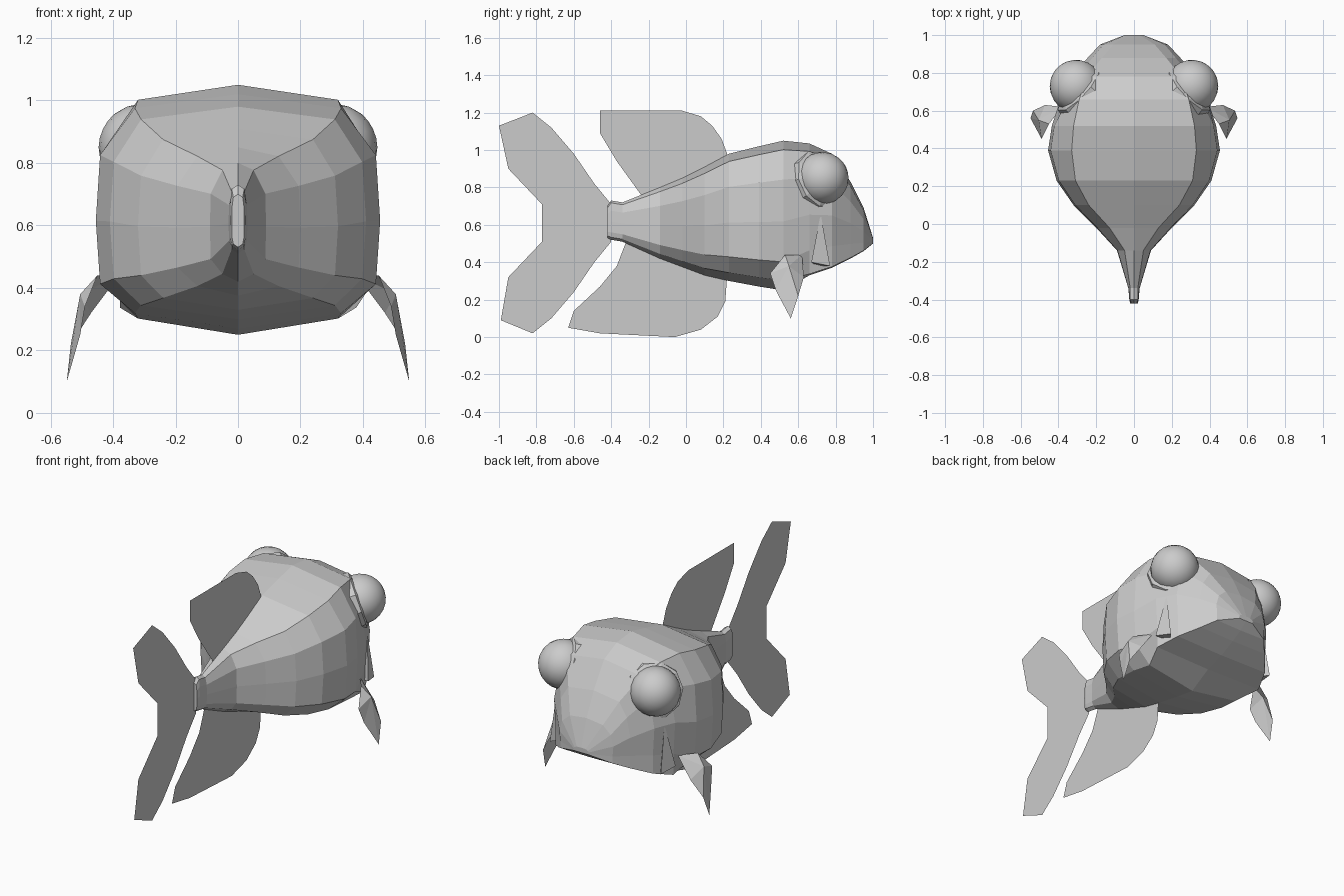
import bpy, bmesh, math
from mathutils import Vector

if "Cube" in bpy.data.objects:
    bpy.data.objects.remove(bpy.data.objects["Cube"])

grey = bpy.data.materials.new("light grey")
grey.diffuse_color = (0.6, 0.6, 0.6, 1)
grey.use_nodes = True
grey.node_tree.nodes["Principled BSDF"].inputs["Base Color"].default_value = grey.diffuse_color


def make(name, verts, faces, solid=False):
    mesh = bpy.data.meshes.new(name)
    mesh.from_pydata(verts, [], faces)
    mesh.materials.append(grey)
    if solid:
        bm = bmesh.new()
        bm.from_mesh(mesh)
        bmesh.ops.recalc_face_normals(bm, faces=bm.faces)
        bm.to_mesh(mesh)
        bm.free()
    ob = bpy.data.objects.new(name, mesh)
    bpy.context.collection.objects.link(ob)


def loft(rings, n):
    """Quads joining consecutive rings of n points, with both ends capped."""
    quads = [(s * n + i, s * n + (i + 1) % n, s * n + n + (i + 1) % n, s * n + n + i)
             for s in range(rings - 1) for i in range(n)]
    return quads + [tuple(range(n)), tuple(range(rings * n - n, rings * n))]


# Body stations: y, top z, bottom z, ridge x, side x
stations = [
    (-.42, .70, .53, .015, .02), (-.40, .73, .52, .02, .025), (-.34, .72, .51, .02, .03),
    (-.14, .80, .42, .05, .09), (-.02, .85, .375, .13, .20), (.10, .91, .33, .24, .32),
    (.23, .98, .30, .31, .41), (.39, 1.02, .27, .33, .455), (.52, 1.05, .25, .32, .435),
    (.66, 1.035, .33, .29, .39), (.78, .98, .37, .25, .335), (.88, .83, .42, .17, .245),
    (.95, .69, .46, .11, .18), (1.0, .53, .50, .03, .05),
]
verts = []
for y, top, bottom, ridge, wide in stations:
    h = top - bottom
    head = y > .6                      # the head has a flat, full-width underside
    half = [(ridge, top - .06 * h), (wide * (.9 if head else .97), bottom + .74 * h),
            (wide, bottom + .46 * h), (wide * .97, bottom + .19 * h),
            (wide * .97 if head else ridge, bottom + (.01 if head else .065) * h)]
    ring = [(0, top)] + half + [(0, bottom)] + [(-x, z) for x, z in reversed(half)]
    verts += [(x, y, z) for x, z in ring]
make("body", verts, loft(len(stations), 12), True)


# Flat fins on the centre plane, outlined as (y, z)
def flat_fin(name, outline):
    make(name, [(0, y, z) for y, z in outline], [tuple(range(len(outline)))])


flat_fin("dorsal_fin", [(-.46, 1.21), (-.46, 1.09), (-.37, .94), (-.24, .76), (.22, .92),
                        (.22, .98), (.19, 1.06), (.14, 1.13), (.08, 1.18), (-.02, 1.21)])
flat_fin("belly_fin", [(-.32, .51), (-.37, .38), (-.46, .27), (-.60, .14), (-.63, .05),
                       (-.46, .02), (-.06, 0), (.08, .04), (.17, .11), (.21, .19), (.22, .33)])
# Tail fin: the upper lobe mirrored about its mid height
lobe = [(-.40, .71), (-.49, .82), (-.60, .98), (-.72, 1.12), (-.82, 1.20), (-.99, 1.13),
        (-.95, .90), (-.77, .71)]
flat_fin("tail_fin", lobe + [(y, 1.22 - z) for y, z in reversed(lobe)])
# Upper tip reaches slightly further back
bpy.data.objects["tail_fin"].data.vertices[5].co.y = -1.0

for side, label in ((1, "right"), (-1, "left")):
    # Pectoral fin: a folded sheet fanned around its crease point
    fin = [(.505, .55, .38), (.38, .62, .44), (.45, .53, .44), (.49, .45, .34),
           (.505, .48, .25), (.548, .56, .10), (.535, .60, .22), (.47, .63, .32)]
    make(label + "_pectoral_fin", [(side * x, y, z) for x, y, z in fin],
         [(0, i, i % 7 + 1) for i in range(1, 8)])

    # Gill ridge: a narrow wedge under the eye
    wedge = [(.36, .72, .66), (.40, .67, .40), (.37, .77, .38), (.32, .70, .38)]
    make(label + "_gill_ridge", [(side * x, y, z) for x, y, z in wedge],
         [(0, 1, 2), (0, 2, 3), (0, 3, 1), (1, 3, 2)], True)

    # Eye socket: ten-sided collar facing forward and outward
    axis = Vector((side * .70, .64, .30)).normalized()
    turn = axis.to_track_quat('Z', 'Y')
    centre = Vector((side * .285, .71, .84))
    collar = [centre + turn @ Vector((r * math.cos(math.tau * k / 10),
                                      r * math.sin(math.tau * k / 10), height))
              for r, height in ((.15, -.09), (.165, -.02), (.16, .015), (.13, .03))
              for k in range(10)]
    make(label + "_eye_socket", collar, loft(4, 10), True)

    # Eyeball
    bpy.ops.mesh.primitive_uv_sphere_add(segments=20, ring_count=12, radius=.14,
                                         location=centre + axis * .03, rotation=turn.to_euler())
    eye = bpy.context.object
    eye.name = label + "_eye"
    eye.data.materials.append(grey)
    bpy.ops.object.shade_smooth()
